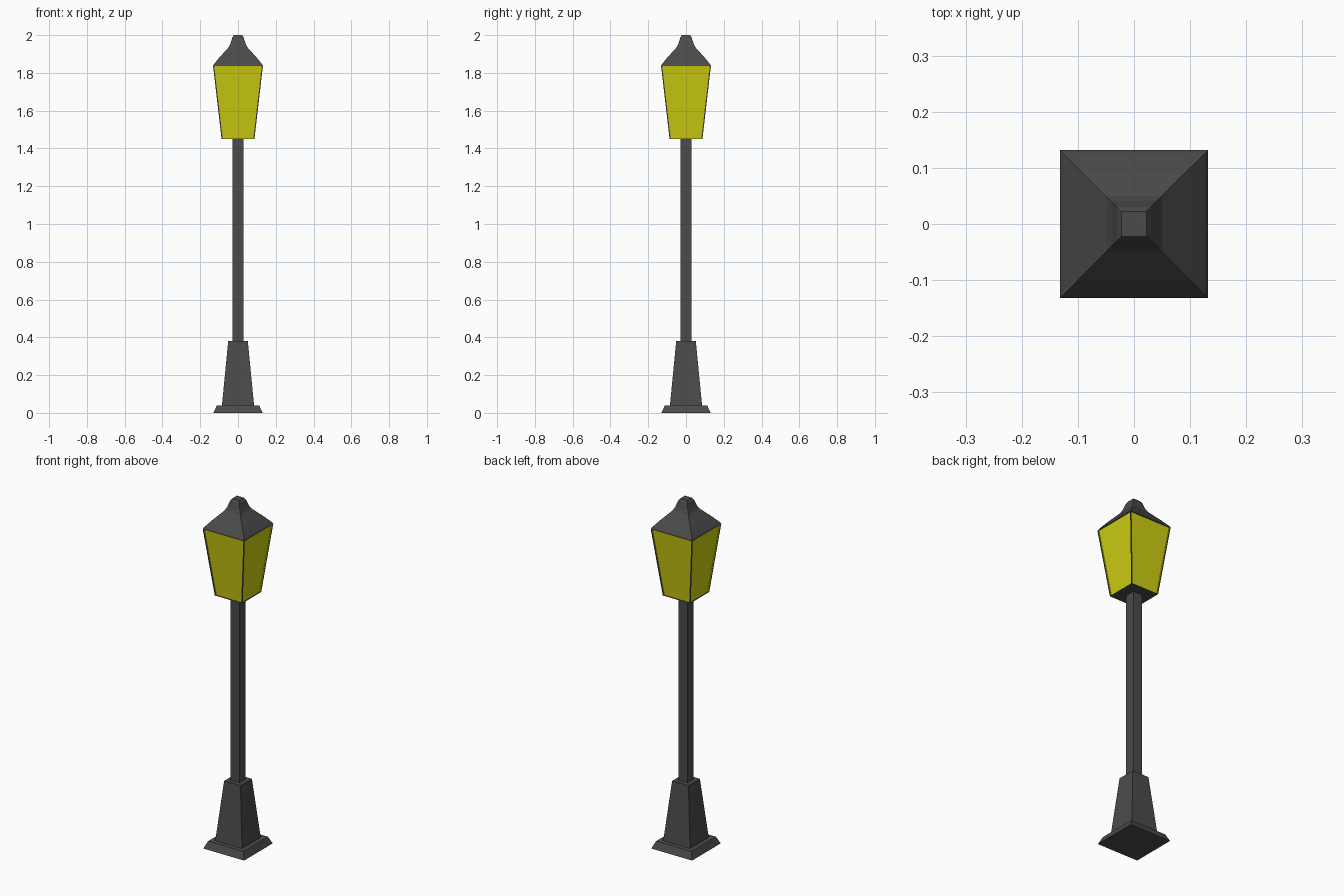
import bpy, bmesh

if "Cube" in bpy.data.objects:
    bpy.data.objects.remove(bpy.data.objects["Cube"])


def material(name, color):
    m = bpy.data.materials.new(name)
    m.diffuse_color = color
    m.use_nodes = True
    m.node_tree.nodes["Principled BSDF"].inputs["Base Color"].default_value = m.diffuse_color
    return m


IRON = material("dark_iron", (0.07, 0.07, 0.07, 1))
GLASS = material("yellow_glass", (0.62, 0.62, 0.006, 1))


def square_loft(name, profile, window=None):
    """Stack square rings given as (half width, z); inset one band as windows."""
    bm = bmesh.new()
    rings = [[bm.verts.new((sx * w, sy * w, z))
              for sx, sy in ((-1, -1), (1, -1), (1, 1), (-1, 1))]
             for w, z in profile]
    bm.faces.new(rings[0][::-1])
    bm.faces.new(rings[-1])
    panes = []
    for i, (a, b) in enumerate(zip(rings, rings[1:])):
        for k in range(4):
            n = (k + 1) % 4
            f = bm.faces.new((a[k], a[n], b[n], b[k]))
            if i == window:
                panes.append(f)
    if panes:
        bmesh.ops.inset_individual(bm, faces=panes, thickness=0.027,
                                   use_even_offset=True)
        # Recess the panes slightly behind the frame
        bmesh.ops.inset_individual(bm, faces=panes, thickness=0.0005,
                                   depth=-0.006, use_even_offset=True)
        for f in panes:
            f.material_index = 1
    bm.normal_update()
    mesh = bpy.data.meshes.new(name)
    bm.to_mesh(mesh)
    bm.free()
    mesh.materials.append(IRON)
    mesh.materials.append(GLASS)
    obj = bpy.data.objects.new(name, mesh)
    bpy.context.collection.objects.link(obj)
    return obj


# Foot plate and tapered pedestal
square_loft("base", [(0.13, 0), (0.112, 0.04), (0.085, 0.04), (0.052, 0.38)])

# Square post
square_loft("post", [(0.028, 0.37), (0.028, 1.455)])

# Lantern body with four glazed sides
square_loft("lantern", [(0.087, 1.45), (0.132, 1.838)], window=0)

# Flared roof with flat tip
square_loft("roof", [(0.132, 1.838), (0.126, 1.848), (0.10, 1.88),
                     (0.05, 1.935), (0.04, 1.955), (0.03, 1.988), (0.022, 2.0)])
